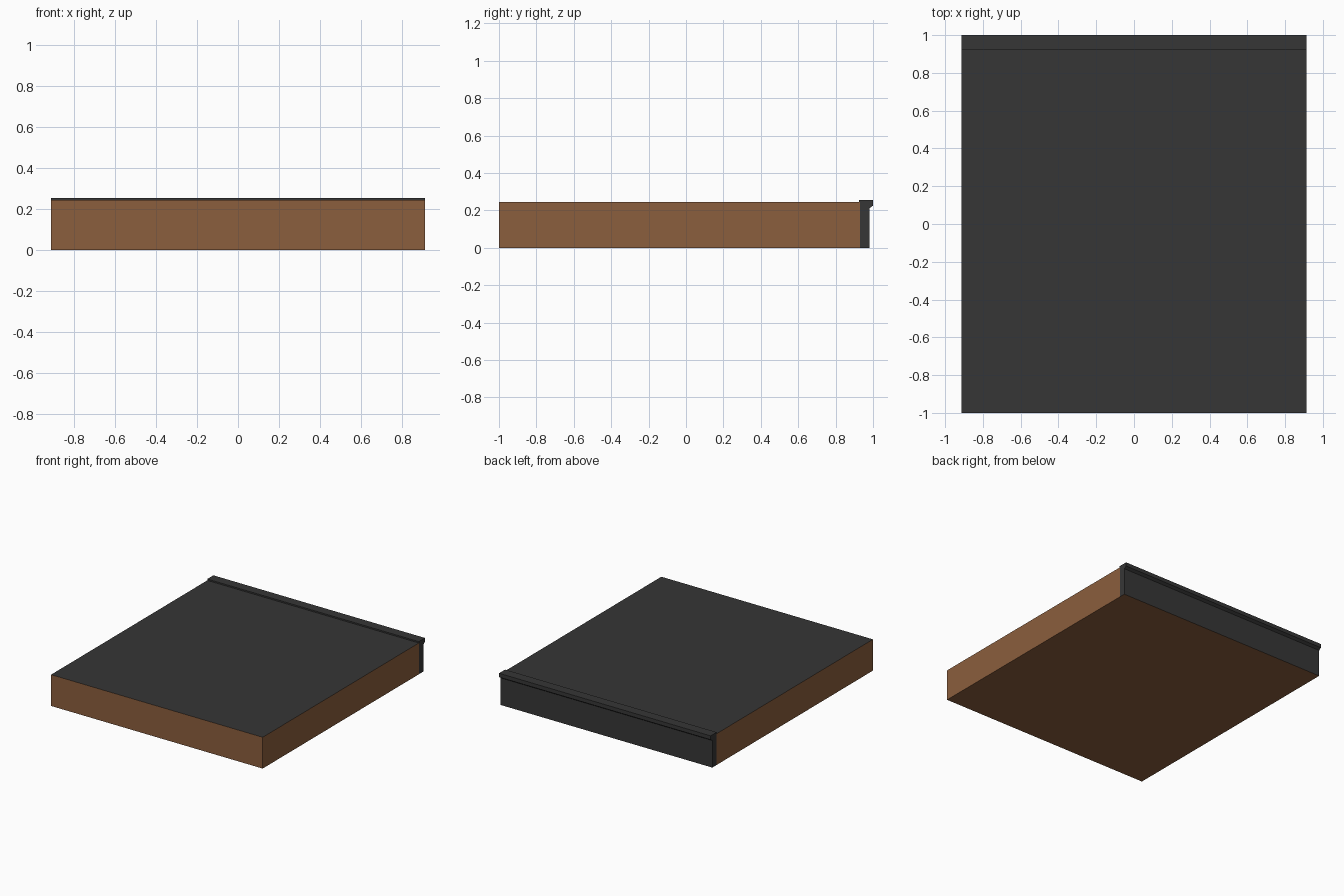
import bpy, bmesh

if "Cube" in bpy.data.objects:
    bpy.data.objects.remove(bpy.data.objects["Cube"])

W = 0.913          # half width
SPLIT = 0.93       # where the brown body meets the back panel


def material(name, color):
    m = bpy.data.materials.new(name)
    m.diffuse_color = (*color, 1)
    m.use_nodes = True
    m.node_tree.nodes["Principled BSDF"].inputs["Base Color"].default_value = m.diffuse_color
    return m


brown = material("brown wood", (0.26, 0.112, 0.047))
dark = material("charcoal", (0.037, 0.037, 0.037))


def extrude_profile(name, profile, dark_rule):
    """Extrude a (y, z) profile across x; faces passing dark_rule are charcoal."""
    bm = bmesh.new()
    face = bm.faces.new([bm.verts.new((-W, y, z)) for y, z in profile])
    ext = bmesh.ops.extrude_face_region(bm, geom=[face])
    moved = [v for v in ext["geom"] if isinstance(v, bmesh.types.BMVert)]
    bmesh.ops.translate(bm, verts=moved, vec=(2 * W, 0, 0))
    bmesh.ops.recalc_face_normals(bm, faces=bm.faces)
    mesh = bpy.data.meshes.new(name)
    mesh.materials.append(brown)
    mesh.materials.append(dark)
    for f in bm.faces:
        f.material_index = int(dark_rule(f.normal, f.calc_center_median()))
    bm.to_mesh(mesh)
    bm.free()
    ob = bpy.data.objects.new(name, mesh)
    bpy.context.collection.objects.link(ob)
    return ob


# Slab body: brown sides and underside, charcoal top
extrude_profile("slab_body",
                [(-1, 0), (SPLIT, 0), (SPLIT, 0.244), (-1, 0.244)],
                lambda n, c: n.z > 0.5)

# Back panel with overhanging lip: charcoal except for the base
extrude_profile("back_panel_with_lip",
                [(SPLIT, 0), (0.98, 0), (0.98, 0.211), (1.0, 0.225),
                 (1.0, 0.255), (0.925, 0.255), (0.925, 0.244), (SPLIT, 0.244)],
                lambda n, c: not (n.z < -0.9 and c.z < 0.01))
